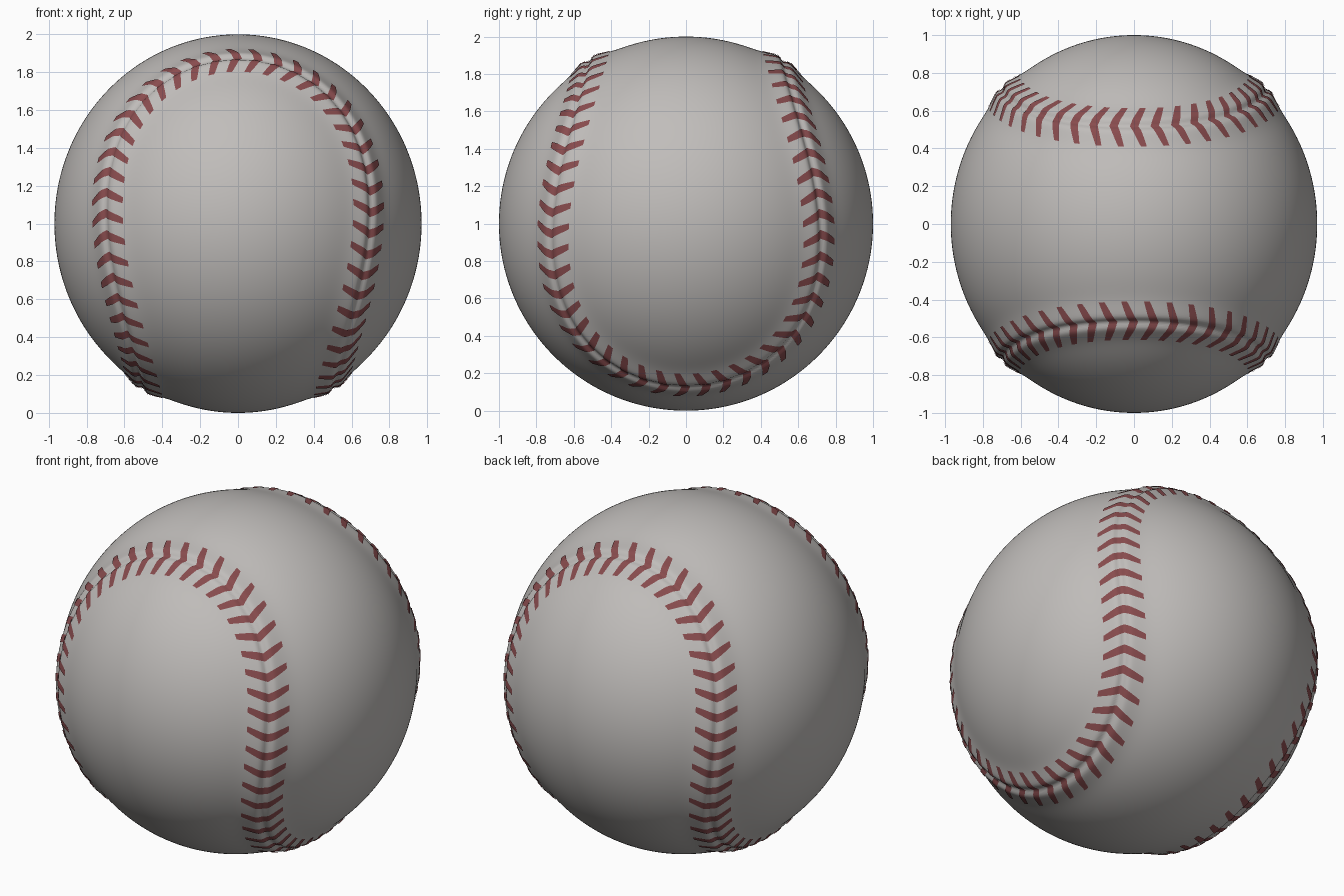
import bpy, bmesh, math
from mathutils import Vector, Matrix, kdtree

if "Cube" in bpy.data.objects:
    bpy.data.objects.remove(bpy.data.objects["Cube"])

SCALE = Vector((0.97, 1.0, 1.0))     # ball is slightly squashed sideways
CENTRE = Vector((0, 0, 1))
SAMPLES = 4000
STITCHES = 92


def material(name, rgb):
    m = bpy.data.materials.new(name)
    m.diffuse_color = (*rgb, 1)
    m.use_nodes = True
    m.node_tree.nodes["Principled BSDF"].inputs["Base Color"].default_value = m.diffuse_color
    return m


leather = material("grey leather", (0.53, 0.51, 0.495))
thread = material("red thread", (0.25, 0.072, 0.076))


# Closed seam curve on the unit sphere
def seam(t):
    a, b, e = 0.755, 0.265, 0.02
    return Vector((a * math.sin(t) + b * math.sin(3 * t) + e * math.sin(5 * t),
                   a * math.cos(t) - b * math.cos(3 * t) + e * math.cos(5 * t),
                   0.86 * math.cos(2 * t))).normalized()


points = [seam(2 * math.pi * i / SAMPLES) for i in range(SAMPLES)]
tangents = [(points[(i + 1) % SAMPLES] - points[i - 1]).normalized() for i in range(SAMPLES)]
sideways = [p.cross(t).normalized() for p, t in zip(points, tangents)]
tree = kdtree.KDTree(SAMPLES)
for i, p in enumerate(points):
    tree.insert(p, i)
tree.balance()


# Ball surface: raised welt along the seam with a narrow groove in its middle
def surface(direction, lift=0.0):
    n = direction.normalized()
    _, i, dist = tree.find(n)
    r = 1.0 + lift
    if dist < 0.4:
        d = (n - points[i]).dot(sideways[i])
        r += 0.028 * math.exp(-(d / 0.095) ** 2) - 0.018 * math.exp(-(d / 0.022) ** 2)
    return n * r * SCALE + CENTRE


def finish(name, bm, mat):
    mesh = bpy.data.meshes.new(name)
    bm.to_mesh(mesh)
    bm.free()
    mesh.materials.append(mat)
    mesh.polygons.foreach_set("use_smooth", [True] * len(mesh.polygons))
    obj = bpy.data.objects.new(name, mesh)
    bpy.context.collection.objects.link(obj)
    return obj


# Leather ball: six grids wrapped onto a sphere
bm = bmesh.new()
turns = [Matrix.Rotation(math.pi / 2 * k, 4, 'X') for k in range(4)]
turns += [Matrix.Rotation(s * math.pi / 2, 4, 'Y') for s in (-1, 1)]
for turn in turns:
    grid = bmesh.ops.create_grid(bm, x_segments=120, y_segments=120, size=1)
    for v in grid["verts"]:
        v.co = turn @ Vector((math.tan(v.co.x * math.pi / 4), math.tan(v.co.y * math.pi / 4), 1))
        v.co = surface(v.co)
bmesh.ops.remove_doubles(bm, verts=bm.verts, dist=0.0005)
finish("leather_ball", bm, leather)

# Red stitches: thin chevrons evenly spaced along the seam, laid on the surface
lengths = [0.0]
for i in range(SAMPLES):
    lengths.append(lengths[-1] + (points[(i + 1) % SAMPLES] - points[i]).length)
bm = bmesh.new()
HALF, COLS, ROWS = 0.118, 20, 2
i = 0
for k in range(STITCHES):
    target = lengths[-1] * (k + 0.25) / STITCHES
    while lengths[i + 1] < target:
        i += 1
    rows = []
    for r in range(ROWS + 1):
        row = []
        for c in range(COLS + 1):
            side = 2 * c / COLS - 1
            reach = abs(side)
            width = 0.046 - 0.014 * reach ** 2
            along = 0.05 * reach - 0.025 + width * (r / ROWS - 0.5)
            place = points[i] + tangents[i] * along + sideways[i] * side * HALF
            row.append(bm.verts.new(surface(place, 0.004)))
        rows.append(row)
    for r in range(ROWS):
        for c in range(COLS):
            bm.faces.new((rows[r][c], rows[r + 1][c], rows[r + 1][c + 1], rows[r][c + 1]))
finish("seam_stitches", bm, thread)
